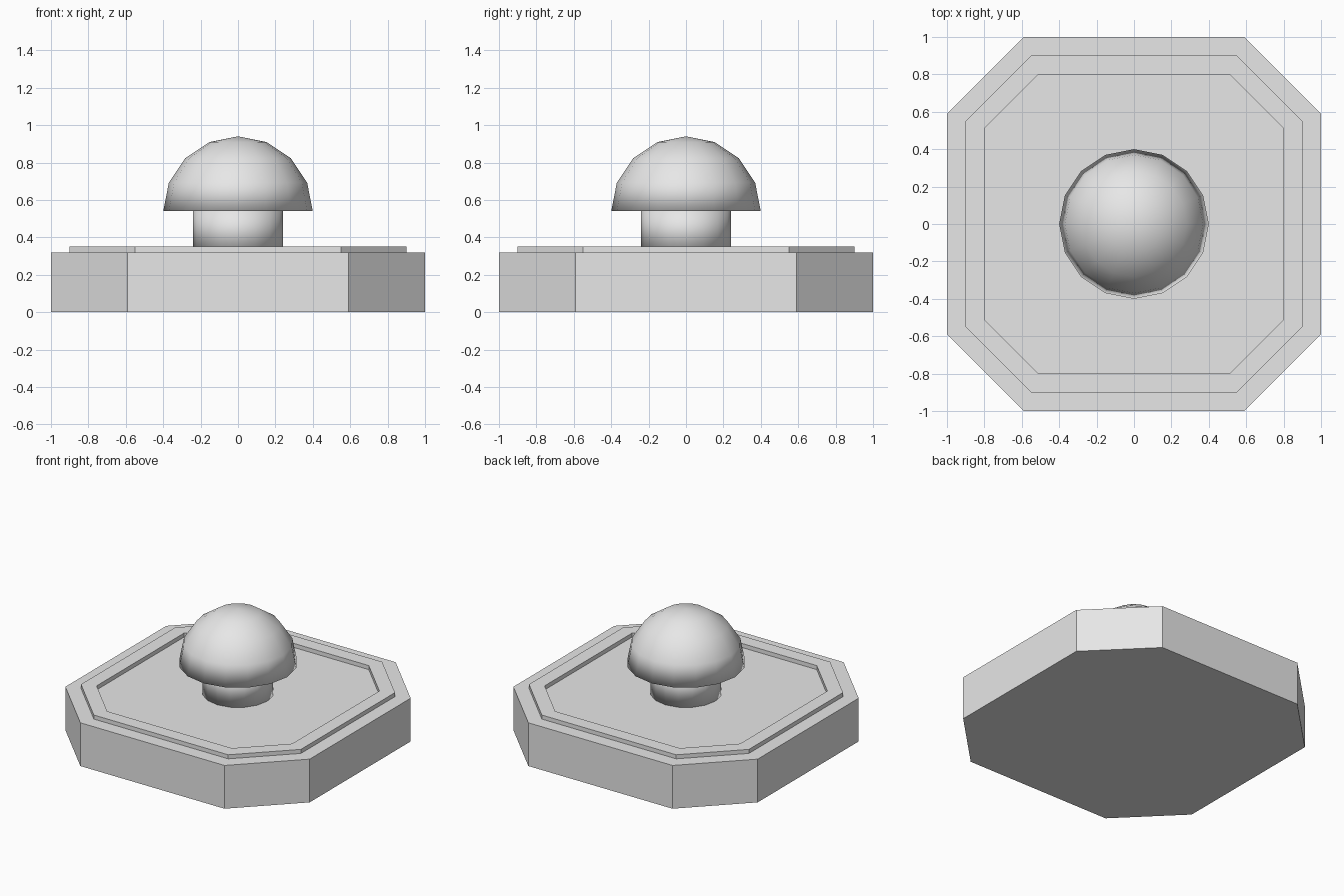
import bpy
import bmesh
import math

default_cube = bpy.data.objects.get("Cube")
if default_cube:
    bpy.data.objects.remove(default_cube, do_unlink=True)

GREY = (0.8, 0.8, 0.8, 1.0)
grey = bpy.data.materials.new("light grey")
grey.use_nodes = True
grey.diffuse_color = GREY
grey.node_tree.nodes["Principled BSDF"].inputs["Base Color"].default_value = GREY


def octagon(half, corner, z):
    """Square outline with cut corners."""
    return [(half, -corner, z), (half, corner, z), (corner, half, z), (-corner, half, z),
            (-half, corner, z), (-half, -corner, z), (-corner, -half, z), (corner, -half, z)]


def circle(radius, z, sides=16):
    steps = [2 * math.pi * i / sides for i in range(sides)]
    return [(radius * math.cos(a), radius * math.sin(a), z) for a in steps]


def loft(name, outlines, closed=False, tip=None, smooth=False):
    """Skin a stack of outlines; cap the ends, loop them, or end in a tip."""
    bm = bmesh.new()
    rings = [[bm.verts.new(p) for p in outline] for outline in outlines]
    n = len(rings[0])
    pairs = list(zip(rings, rings[1:]))
    if closed:
        pairs.append((rings[-1], rings[0]))
    else:
        bm.faces.new(rings[0][::-1])
        if tip is None:
            bm.faces.new(rings[-1])
        else:
            top = bm.verts.new((0, 0, tip))
            for i in range(n):
                bm.faces.new((rings[-1][i], rings[-1][(i + 1) % n], top))
    for low, high in pairs:
        for i in range(n):
            j = (i + 1) % n
            bm.faces.new((low[i], low[j], high[j], high[i]))
    bmesh.ops.recalc_face_normals(bm, faces=bm.faces)
    for face in bm.faces:
        face.smooth = smooth
    mesh = bpy.data.meshes.new(name)
    bm.to_mesh(mesh)
    bm.free()
    mesh.materials.append(grey)
    obj = bpy.data.objects.new(name, mesh)
    bpy.context.collection.objects.link(obj)
    return obj


# Cut-corner slab
BASE_TOP = 0.32
loft("base", [octagon(1, 0.59, 0), octagon(1, 0.59, BASE_TOP)])

# Thin raised frame on the slab
RIM_TOP = 0.35
loft("rim", [octagon(0.9, 0.55, BASE_TOP), octagon(0.9, 0.55, RIM_TOP),
             octagon(0.8, 0.51, RIM_TOP), octagon(0.8, 0.51, BASE_TOP)], closed=True)

# Round stem
CAP_BASE = 0.54
loft("stem", [circle(0.24, BASE_TOP), circle(0.24, CAP_BASE + 0.02)], smooth=True)

# Hemispherical button cap
RADIUS = 0.4
angles = [math.radians(22.5 * i) for i in range(4)]
loft("button_cap",
     [circle(RADIUS * math.cos(a), CAP_BASE + RADIUS * math.sin(a)) for a in angles],
     tip=CAP_BASE + RADIUS, smooth=True)
